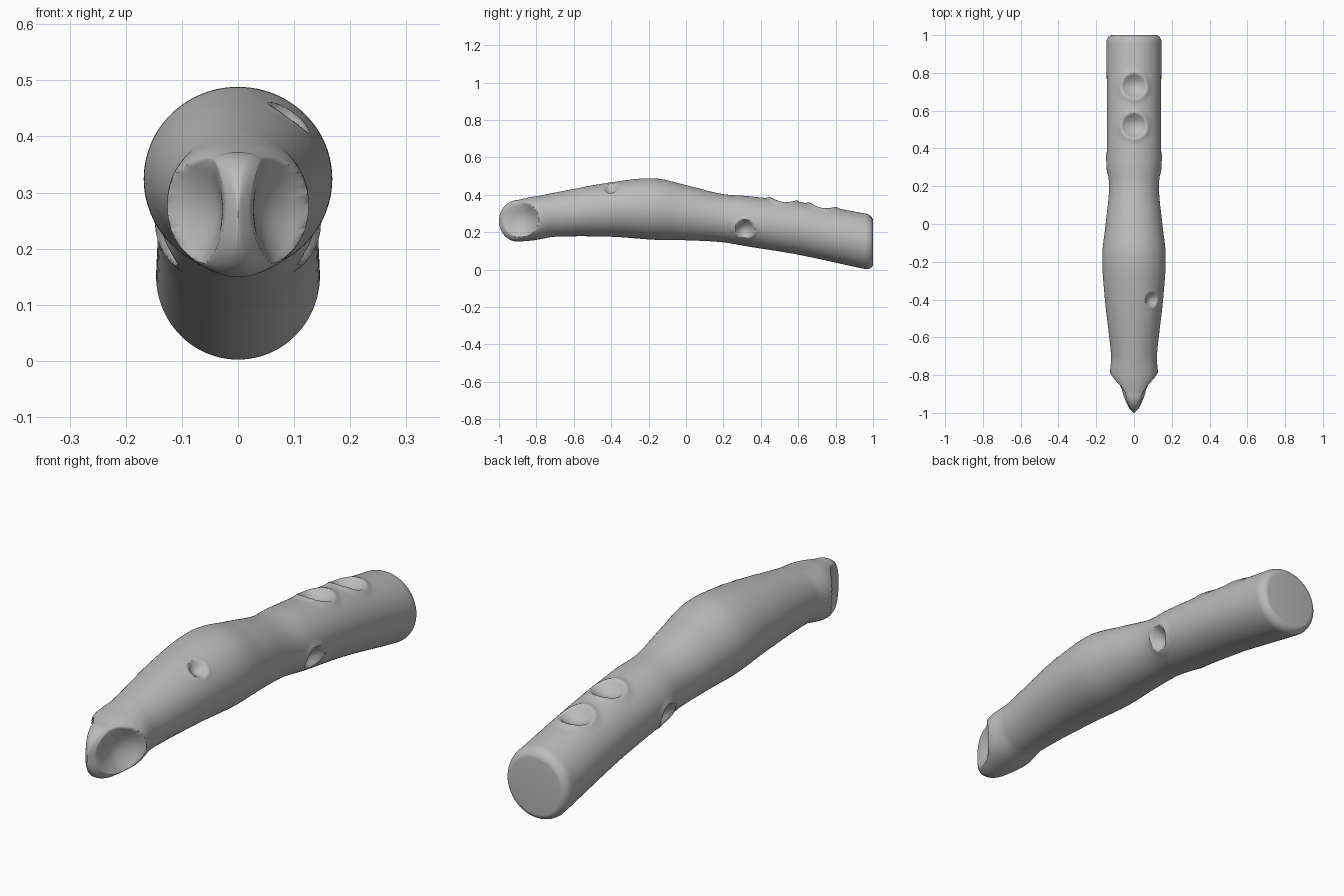
import bpy, bmesh, math
from mathutils import Vector

if "Cube" in bpy.data.objects:
    bpy.data.objects.remove(bpy.data.objects["Cube"], do_unlink=True)

SIDES = 112

# Body stations: y, bottom height, top height, half width
STATIONS = [
    (-0.90, 0.150, 0.372, 0.080), (-0.83, 0.155, 0.388, 0.115),
    (-0.79, 0.161, 0.394, 0.126), (-0.70, 0.176, 0.412, 0.121),
    (-0.40, 0.176, 0.467, 0.154), (-0.17, 0.160, 0.488, 0.168),
    (0.00, 0.157, 0.452, 0.150), (0.19, 0.147, 0.405, 0.132),
    (0.33, 0.124, 0.393, 0.143), (0.60, 0.080, 0.362, 0.143),
    (0.96, 0.003, 0.300, 0.146), (1.00, 0.000, 0.292, 0.146),
]

# Dents: centre, outward direction, radius, depth, lip height
DENTS = [
    ((0, 0.52, 0.37), (0, 0.1, 1), 0.068, 0.034, 0.007),
    ((0, 0.73, 0.34), (0, 0.15, 1), 0.068, 0.034, 0.007),
    ((0.14, 0.315, 0.218), (1, 0, -0.1), 0.052, 0.036, 0.005),
    ((-0.14, 0.315, 0.218), (-1, 0, -0.1), 0.052, 0.036, 0.005),
    ((0.10, -0.40, 0.445), (0.6, 0, 0.8), 0.042, 0.026, 0.002),
]
DENTS = [(Vector(c), Vector(d).normalized(), r, h, lip) for c, d, r, h, lip in DENTS]


def slope(i, k):
    a, b = STATIONS[max(i - 1, 0)], STATIONS[min(i + 1, len(STATIONS) - 1)]
    return (b[k] - a[k]) / (b[0] - a[0])


def section(y):
    """Smoothly interpolated (bottom, top, half width) at y."""
    i = max(j for j in range(len(STATIONS) - 1) if j == 0 or STATIONS[j][0] <= y)
    a, b = STATIONS[i], STATIONS[i + 1]
    span = b[0] - a[0]
    t = (y - a[0]) / span
    return [(2 * t**3 - 3 * t**2 + 1) * a[k] + (3 * t**2 - 2 * t**3) * b[k]
            + span * ((t**3 - 2 * t**2 + t) * slope(i, k)
                      + (t**3 - t**2) * slope(i + 1, k)) for k in (1, 2, 3)]


def sculpt(p):
    """Press the snout hollows and the finger dents into a surface point."""
    s = math.hypot(p.y + 0.885, p.z - 0.268) / 0.094
    if s < 1:
        p.x *= 1 - 0.64 * (1 - s * s) ** 0.75
    out = p.copy()
    for centre, direction, radius, depth, lip in DENTS:
        rel = p - centre
        along = rel.dot(direction)
        if abs(along) > 0.1:
            continue
        s = (rel - direction * along).length / radius
        if s < 1.8:
            push = lip * math.exp(-((s - 1.05) / 0.22) ** 2)
            if s < 1:
                push -= depth * (1 - s * s) ** 1.3
            out += direction * push
    return out


def ring(bm, y, zc, half_w, half_h, power):
    verts = []
    for i in range(SIDES):
        a = math.tau * i / SIDES
        c, s = math.cos(a), math.sin(a)
        x = half_w * math.copysign(abs(c) ** (2 / power), c)
        z = zc + half_h * math.copysign(abs(s) ** (2 / power), s)
        verts.append(bm.verts.new(sculpt(Vector((x, y, z)))))
    return verts


bm = bmesh.new()
rings = []

# Wedge-shaped snout tip, rounded in profile
low, high, wide = section(-0.9)
for i in range(1, 25):
    t = math.pi / 2 * i / 25
    u = math.cos(t)
    rings.append(ring(bm, -0.9 - 0.1 * u, (low + high) / 2, wide * (1 - u) ** 0.8,
                      (high - low) / 2 * math.sin(t), 2.5))

# Main bent body
STEPS = 230
for i in range(STEPS + 1):
    y = -0.9 + 1.86 * i / STEPS
    low, high, wide = section(y)
    power = 2 + 0.5 * max(0, min(1, (-0.72 - y) / 0.16))
    rings.append(ring(bm, y, (low + high) / 2, wide, (high - low) / 2, power))

# Rounded rear edge
for i in range(1, 9):
    a = math.pi / 2 * i / 8
    y = 0.96 + 0.04 * math.sin(a)
    low, high, wide = section(y)
    inset = 0.03 * (1 - math.cos(a))
    rings.append(ring(bm, y, (low + high) / 2, wide - inset, (high - low) / 2 - inset, 2))

for a, b in zip(rings, rings[1:]):
    for i in range(SIDES):
        j = (i + 1) % SIDES
        bm.faces.new((a[i], a[j], b[j], b[i]))
bm.faces.new(rings[-1])

# Close the snout tip
tip = bm.verts.new((0, -1, rings[0][0].co.z))
for i in range(SIDES):
    bm.faces.new((tip, rings[0][(i + 1) % SIDES], rings[0][i]))
bmesh.ops.recalc_face_normals(bm, faces=bm.faces)

mesh = bpy.data.meshes.new("body")
bm.to_mesh(mesh)
bm.free()
body = bpy.data.objects.new("body", mesh)
bpy.context.collection.objects.link(body)

# Plain grey material
grey = bpy.data.materials.new("plain grey")
grey.use_nodes = True
colour = (0.5, 0.5, 0.5, 1)
grey.diffuse_color = colour
grey.node_tree.nodes["Principled BSDF"].inputs["Base Color"].default_value = colour
mesh.materials.append(grey)

bpy.ops.object.select_all(action="DESELECT")
body.select_set(True)
bpy.context.view_layer.objects.active = body
bpy.ops.object.shade_smooth_by_angle(angle=math.radians(45))
